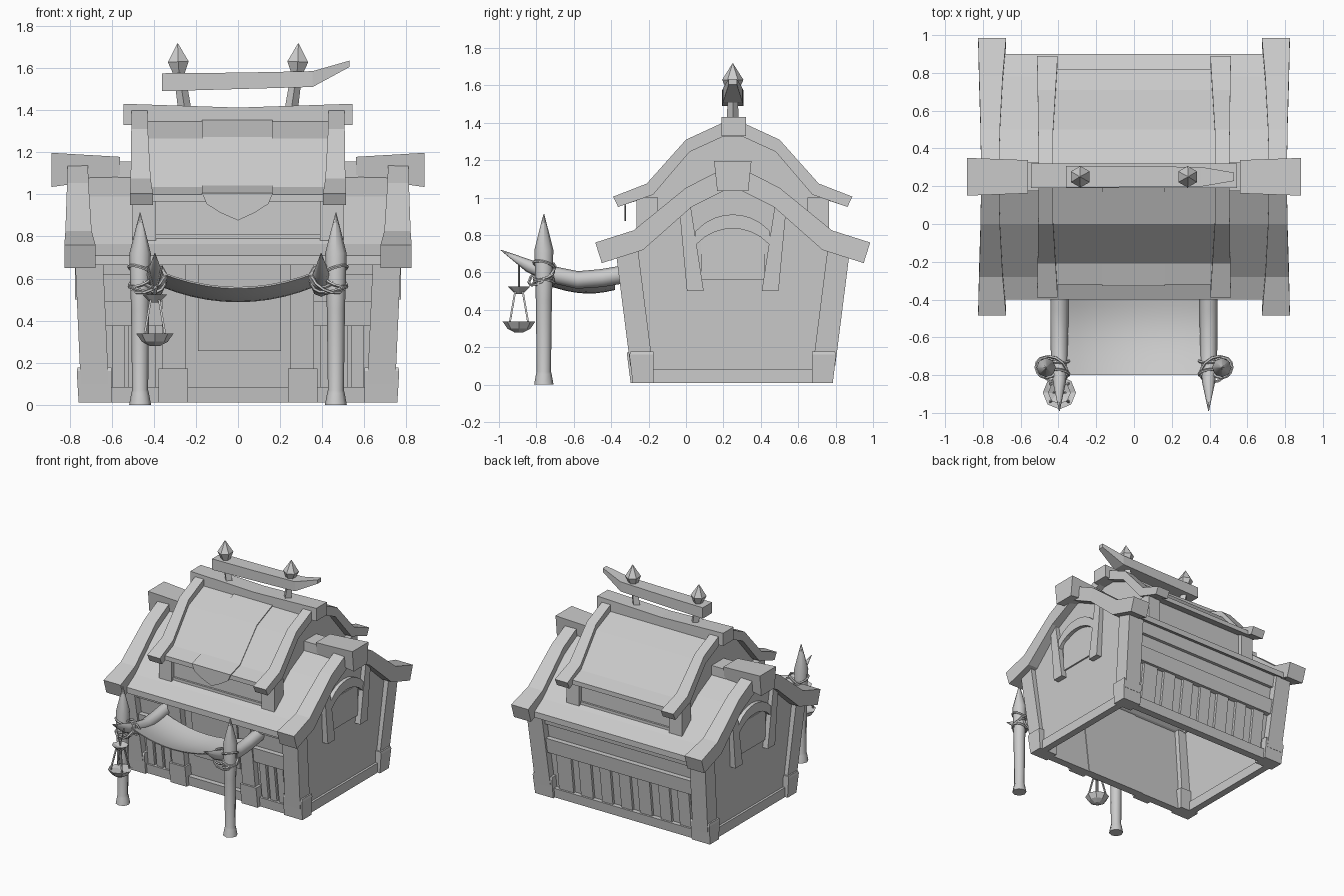
import bpy, bmesh, math, random
from mathutils import Vector

random.seed(4)
if "Cube" in bpy.data.objects:
    bpy.data.objects.remove(bpy.data.objects["Cube"])

MID = 0.25  # depth of the ridge line

grey = bpy.data.materials.new("plain_grey")
grey.use_nodes = True
grey.diffuse_color = (0.6, 0.6, 0.6, 1)
grey.node_tree.nodes["Principled BSDF"].inputs["Base Color"].default_value = (0.6, 0.6, 0.6, 1)


def flip(p, sx, sy):
    return (p[0] * sx, p[1] if sy > 0 else 2 * MID - p[1], p[2])


def loft(name, lofts, mirror="", smooth=False):
    """Skin lists of rings into closed solids, optionally mirrored in x and y."""
    bm = bmesh.new()
    for sx in ((1, -1) if "x" in mirror else (1,)):
        for sy in ((1, -1) if "y" in mirror else (1,)):
            for rings in lofts:
                vs = [[bm.verts.new(flip(p, sx, sy)) for p in r] for r in rings]
                n = len(vs[0])
                for a, b in zip(vs, vs[1:]):
                    for i in range(n):
                        j = (i + 1) % n
                        bm.faces.new((a[i], a[j], b[j], b[i]))
                bm.faces.new(vs[0])
                bm.faces.new(vs[-1])
    bmesh.ops.recalc_face_normals(bm, faces=bm.faces)
    mesh = bpy.data.meshes.new(name)
    bm.to_mesh(mesh)
    bm.free()
    mesh.materials.append(grey)
    ob = bpy.data.objects.new(name, mesh)
    bpy.context.collection.objects.link(ob)
    if smooth:
        bpy.ops.object.select_all(action="DESELECT")
        ob.select_set(True)
        bpy.context.view_layer.objects.active = ob
        bpy.ops.object.shade_smooth_by_angle(angle=math.radians(50))
    return ob


def box(x0, x1, y0, y1, z0, z1):
    return [[(x, y0, z0), (x, y1, z0), (x, y1, z1), (x, y0, z1)] for x in (x0, x1)]


def front_y(z, d):
    return -0.285 - 0.127 * z + d


def panel(x0, x1, z0, z1, d0, d1, lean=0.0):
    """Box that follows the outward slope of the front wall, d = depth inward."""
    return [[(x + lean * z, front_y(z, d), z)
             for x, d in ((x0, d0), (x1, d0), (x1, d1), (x0, d1))] for z in (z0, z1)]


def prism(profile, x0, x1, lean=0.0):
    return [[(x + lean * z, y, z) for y, z in profile] for x in (x0, x1)]


def tube(path, radii, sides=8):
    pts = [Vector(p) for p in path]
    rings = []
    for i, p in enumerate(pts):
        t = pts[min(i + 1, len(pts) - 1)] - pts[max(i - 1, 0)]
        q = t.to_track_quat("Z", "Y")
        rings.append([tuple(p + q @ Vector((math.cos(a) * radii[i], math.sin(a) * radii[i], 0)))
                      for a in (2 * math.pi * k / sides for k in range(sides))])
    return rings


def roof_profile(top, thick):
    """Half profile mirrored over the ridge, with a parallel underside."""
    full = top + [(2 * MID - y, z) for y, z in reversed(top[:-1])]
    return full + [(y, z - thick) for y, z in reversed(full)]


def gable_board(upper, lower, inner, outer):
    return [[(a, u[0], u[1]), (b, u[0], u[1]), (b, l[0], l[1]), (a, l[0], l[1])]
            for u, l, a, b in zip(upper, lower, inner, outer)]


# Main roof with its gable boards and ridge ends
loft("main_roof", [prism(roof_profile([(-0.40, 0.71), (-0.28, 0.765), (0, 0.99), (MID, 1.12)], 0.045), -0.72, 0.72)])
loft("main_gable_boards", [gable_board(
    [(-0.485, 0.76), (-0.28, 0.825), (0, 1.053), (MID, 1.18)],
    [(-0.45, 0.65), (-0.23, 0.72), (0.03, 0.95), (MID, 1.06)],
    [0.677, 0.695, 0.71, 0.714], [0.825, 0.82, 0.812, 0.81])], "xy")
loft("main_ridge_ends", [[[(x, MID - w, zt), (x, MID + w, zt), (x, MID + w * 0.83, zb), (x, MID - w * 0.83, zb)]
     for x, w, zb, zt in ((0.56, 0.088, 1.08, 1.178), (0.885, 0.1, 1.035, 1.197))],
     box(0.4, 0.57, 0.175, 0.325, 1.07, 1.155)], "x")

# Raised upper roof
loft("upper_roof", [prism(roof_profile([(-0.32, 1.0), (-0.21, 1.035), (0, 1.265), (MID, 1.37)], 0.035), -0.45, 0.45)])
loft("upper_gable_boards", [gable_board(
    [(-0.39, 1.005), (-0.21, 1.075), (0, 1.31), (MID, 1.425)],
    [(-0.363, 0.95), (-0.176, 1.016), (0.02, 1.245), (MID, 1.35)],
    [0.404, 0.415, 0.428, 0.43], [0.513, 0.51, 0.507, 0.505])], "xy")
loft("upper_ridge_beam", [[[(x, 0.19, t - 0.1), (x, 0.32, t - 0.1), (x, 0.32, t), (x, 0.19, t)]
     for x, t in ((-0.545, 1.43), (0, 1.412), (0.545, 1.43))]])
loft("upper_walls", [prism([(-0.235, 0.76), (-0.235, 0.99), (0, 1.235), (MID, 1.34),
                            (0.5, 1.235), (0.735, 0.99), (0.735, 0.76), (MID, 1.08)], -0.45, 0.45)])
loft("upper_corner_posts", [box(0.39, 0.5, -0.265, -0.15, 0.78, 1.0)], "xy")
loft("upper_wall_sills", [box(-0.4, 0.4, -0.25, -0.2, 0.76, 0.81)], "y")

# Cloth banner draped over the front of the upper roof
strip = [(0.235, 1.372), (0, 1.272), (-0.21, 1.042), (-0.326, 1.006)]
loft("roof_banner", [[[(x, y, z) for x in (-0.17, 0.165)] + [(x, y, z - 0.009) for x in (0.165, -0.17)]
                      for y, z in strip]])
tip = [(-0.17, 1.006), (0.165, 1.006), (0.145, 0.955), (0.08, 0.913), (0, 0.876), (-0.085, 0.913), (-0.15, 0.955)]
loft("banner_tip", [[[(x, y, z) for x, z in tip] for y in (-0.329, -0.32)]])

# Spear finials carrying a bent rail
loft("finial_posts", [tube([(0.25, MID, 1.38), (0.282, MID, 1.6)], [0.032, 0.026], 4),
                      tube([(0.28, MID, 1.57), (0.284, MID, 1.63), (0.287, MID, 1.717)], [0.03, 0.057, 0.002], 6)], "x")
loft("finial_rail", [[[(x, MID - w, zb), (x, MID + w, zb), (x, MID + w, zt), (x, MID - w, zt)]
     for x, w, zb, zt in ((-0.36, 0.057, 1.49, 1.575), (0, 0.055, 1.5, 1.578),
                          (0.355, 0.052, 1.51, 1.585), (0.53, 0.022, 1.605, 1.635))]])

# Gable walls with sill, arch and slanted braces
wall = [(-0.245, 0.01), (-0.335, 0.68), (-0.28, 0.725), (0, 0.95), (MID, 1.08)]
wall += [(2 * MID - y, z) for y, z in reversed(wall[:-1])]
loft("gable_walls", [prism(wall, 0.69, 0.715, 0.03)], "x")
loft("gable_sills", [box(0.68, 0.735, -0.2, 0.7, 0.01, 0.085)], "x")
loft("gable_braces", [prism([(0.005, 0.5), (0.095, 0.5), (0.025, 0.955), (-0.035, 0.93)], 0.71, 0.775)], "xy")
arch_y = [0.05 + 0.4 * i / 8 for i in range(9)]
arch = [(y, 0.643 + math.sqrt(0.267 ** 2 - (y - MID) ** 2)) for y in arch_y]
loft("gable_arches", [[[(0.71, y, z), (0.77, y, z), (0.77, y, z - 0.075), (0.71, y, z - 0.075)]
                       for y, z in arch]], "x")
loft("gable_window_panels", [box(0.72, 0.744, 0.08, 0.42, 0.56, 0.8)], "x")

# Corner posts with foot blocks
loft("corner_posts", [panel(0.61, 0.743, 0.1, 0.72, 0, 0.12, 0.045)], "xy")
loft("corner_feet", [[[(x, y, z) for x, y in ((0.6, -0.285 - o), (0.757 + o / 2, -0.285 - o),
                       (0.757 + o / 2, -0.175), (0.6, -0.175))]
                      for z, o in ((0.01, 0), (0.16, 0.018), (0.178, 0.01))]], "xy")

# Front wall: door, door posts, window rails and planks
loft("front_wall", [panel(0.25, 0.72, 0.01, 0.72, 0.055, 0.08)], "x")
loft("front_sill", [panel(-0.62, 0.62, 0.01, 0.085, 0.02, 0.07)])
loft("door", [panel(-0.26, 0.26, 0.01, 0.72, 0.06, 0.085), panel(-0.19, 0.205, 0.255, 0.7, 0.052, 0.07)])
loft("door_posts", [panel(0.25, 0.36, 0.1, 0.72, 0.005, 0.08)], "x")
loft("door_post_feet", [panel(0.238, 0.378, 0.01, 0.172, -0.01, 0.08)], "x")
loft("front_rails", [panel(0.35, 0.64, 0.375, 0.49, 0.015, 0.07),
                     panel(0.35, 0.66, 0.62, 0.7, 0.025, 0.07)], "x")
loft("front_planks", [panel(x, x + 0.055, 0.08, 0.38, 0.035, 0.07) for x in (0.39, 0.465, 0.54)], "x")

# Back wall: rails and loosely spaced planks
back = [panel(-0.72, 0.72, 0.01, 0.72, 0.055, 0.08), panel(-0.62, 0.62, 0.01, 0.085, 0.02, 0.07),
        panel(-0.65, 0.65, 0.375, 0.49, 0.015, 0.07), panel(-0.65, 0.65, 0.6, 0.7, 0.03, 0.07)]
for i in range(7):
    x = -0.58 + i * 0.17
    back.append(panel(x, x + random.uniform(0.09, 0.13), 0.08, 0.38, 0.035, 0.07))
ob = loft("back_wall", [[[flip(p, 1, -1) for p in r] for r in rings] for rings in back])

# Awning posts, curved beams and hanging cloth
loft("awning_posts", [tube([(0.465, -0.76, z) for z in (0, 0.055, 0.07, 0.45, 0.72, 0.913)],
                           [0.052, 0.042, 0.038, 0.043, 0.051, 0.002])], "x", True)
loft("awning_beams", [tube([(0.395, y, z) for y, z in ((-0.3, 0.595), (-0.45, 0.57), (-0.58, 0.56), (-0.72, 0.59),
                            (-0.84, 0.635), (-0.99, 0.72))],
                           [0.048, 0.048, 0.047, 0.045, 0.034, 0.002])], "x", True)
cloth = []
for i in range(9):
    y = -0.8 + 0.42 * i / 8
    top = [(x, y, 0.56 + 0.075 * (x / 0.37) ** 2 - 0.065 * math.sin(math.pi * min(1, i / 8 * 0.75)))
           for x in (-0.37 + 0.74 * k / 10 for k in range(11))]
    cloth.append(top + [(x, yy, z - 0.008) for x, yy, z in reversed(top)])
loft("awning_cloth", [cloth], "", True)

# Rope lashings at the joints
for s in (1, -1):
    for x, y, z, rx, ry, r in ((0.465, -0.76, 0.585, 0.3, 0.35, 0.055), (0.465, -0.76, 0.64, -0.25, -0.3, 0.057),
                               (0.465, -0.76, 0.545, 0, -0.3, 0.054), (0.40, -0.79, 0.61, 1.2, 0.3, 0.056),
                               (0.40, -0.72, 0.59, 1.8, -0.3, 0.056), (0.43, -0.77, 0.59, 0.6, 0.5, 0.085)):
        bpy.ops.mesh.primitive_torus_add(location=(s * x, y, z), rotation=(rx, s * ry, 0), major_radius=r,
                                         minor_radius=0.008, major_segments=12, minor_segments=5)
        rope = bpy.context.object
        rope.name = "rope_lashing"
        rope.data.materials.append(grey)

# Hanging lantern: hook cord, cap, bars and bowl
LX, LY = -0.395, -0.893
loft("lantern_cord", [tube([(LX + s, LY, 0.66), (LX, LY, 0.52)], [0.005, 0.005], 4) for s in (-0.035, 0.035)])
loft("lantern_cap", [tube([(LX, LY, z) for z in (0.485, 0.525, 0.505)], [0.02, 0.06, 0.008])])
loft("lantern_bowl", [tube([(LX, LY, z) for z in (0.28, 0.3, 0.338, 0.325)], [0.025, 0.062, 0.088, 0.07])])
corners = [(math.cos(a), math.sin(a)) for a in (math.pi / 4 + k * math.pi / 2 for k in range(4))]
loft("lantern_bars", [tube([(LX + 0.07 * c, LY + 0.07 * s, 0.33), (LX + 0.028 * c, LY + 0.028 * s, 0.5)],
                           [0.007, 0.007], 4) for c, s in corners])
